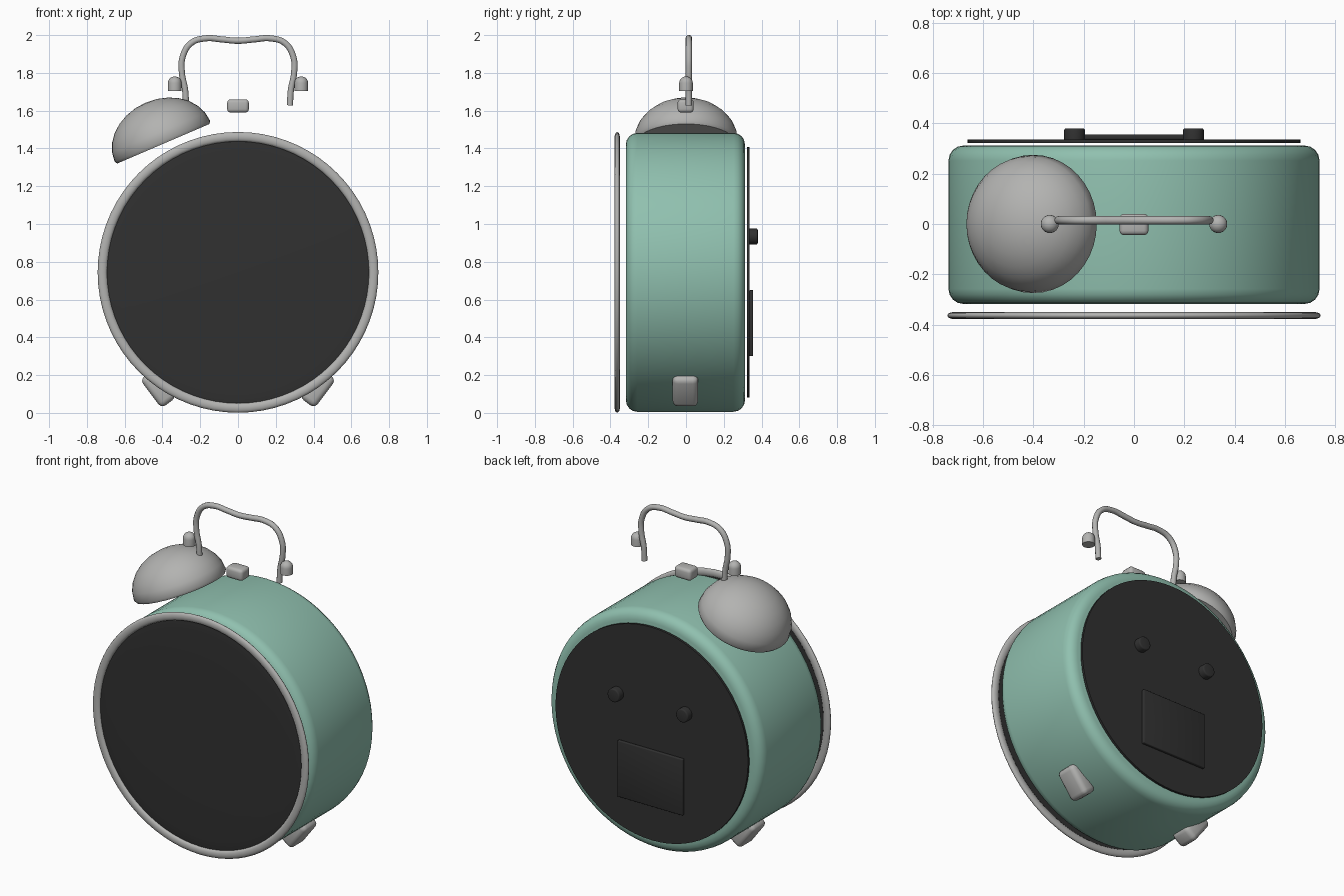
import bpy, bmesh, math
from mathutils import Matrix, Vector

if "Cube" in bpy.data.objects:
    bpy.data.objects.remove(bpy.data.objects["Cube"])


def material(name, rgb):
    m = bpy.data.materials.new(name)
    m.diffuse_color = (*rgb, 1)
    m.use_nodes = True
    m.node_tree.nodes["Principled BSDF"].inputs["Base Color"].default_value = m.diffuse_color
    return m


GREEN = material("mint_green", (0.28, 0.53, 0.43))
METAL = material("grey_metal", (0.45, 0.45, 0.44))
BLACK = material("soft_black", (0.03, 0.03, 0.03))
CZ = 0.744  # height of the clock centre


def finish(name, bm, mat, matrix=Matrix(), angle=40):
    bmesh.ops.recalc_face_normals(bm, faces=bm.faces)
    me = bpy.data.meshes.new(name)
    bm.to_mesh(me)
    bm.free()
    me.transform(matrix)
    me.materials.append(mat)
    ob = bpy.data.objects.new(name, me)
    bpy.context.collection.objects.link(ob)
    bpy.ops.object.select_all(action='DESELECT')
    ob.select_set(True)
    bpy.context.view_layer.objects.active = ob
    bpy.ops.object.shade_smooth_by_angle(angle=math.radians(angle))
    return ob


def lathe(name, profile, mat, matrix=Matrix(), sides=64, closed=False, angle=40):
    """Spin (radius, height) points around z."""
    bm = bmesh.new()
    pts = profile + profile[:1] if closed else profile
    vs = [bm.verts.new((r, 0, h)) for r, h in pts]
    es = [bm.edges.new(p) for p in zip(vs, vs[1:])]
    bmesh.ops.spin(bm, geom=vs + es, cent=(0, 0, 0), axis=(0, 0, 1),
                   angle=math.tau, steps=sides, use_duplicate=False)
    bmesh.ops.remove_doubles(bm, verts=bm.verts, dist=1e-5)
    return finish(name, bm, mat, matrix, angle)


def box(name, size, mat, matrix, bevel):
    bm = bmesh.new()
    bmesh.ops.create_cube(bm, size=1, matrix=Matrix.Diagonal((*size, 1)))
    bmesh.ops.bevel(bm, geom=bm.edges[:], offset=bevel, segments=3,
                    profile=0.5, affect='EDGES')
    return finish(name, bm, mat, matrix)


def arc(cr, ch, rr, rh, a0, a1, n):
    """Elliptical arc of (radius, height) points."""
    out = []
    for i in range(n + 1):
        a = math.radians(a0 + (a1 - a0) * i / n)
        out.append((max(0, cr + rr * math.cos(a)), ch + rh * math.sin(a)))
    return out


# lathe z axis turned to point to the back (+y)
AXIS_Y = Matrix.Translation((0, 0, CZ)) @ Matrix.Rotation(-math.pi / 2, 4, 'X')

# drum body with rounded rims
R, B = 0.738, 0.06
lathe("body", [(0, -0.318)] + arc(R - B, -0.318 + B, B, B, -90, 0, 4)
      + arc(R - B, 0.312 - B, B, B, 0, 90, 4) + [(0, 0.312)], GREEN, AXIS_Y, 72)

# front ring and dark face inside it
lathe("front_ring", arc(0.718, -0.364, 0.025, 0.014, 0, 330, 11), METAL, AXIS_Y, 72,
      closed=True, angle=60)
lathe("front_face", [(0, -0.354), (0.7, -0.354)]
      + arc(0, -0.362, 0.7, 0.012, 0, -90, 8), BLACK, AXIS_Y, 72)

# back plate, knobs and battery cover
lathe("back_plate", [(0, 0.323), (0.663, 0.323), (0.663, 0.337), (0, 0.337)],
      BLACK, AXIS_Y, 72)
for side, label in ((-1, "left"), (1, "right")):
    lathe(f"{label}_knob", [(0, 0.336), (0.042, 0.336)]
          + arc(0.034, 0.372, 0.008, 0.008, 0, 90, 3) + [(0, 0.38)], BLACK,
          Matrix.Translation((side * 0.236, 0, 0.19)) @ AXIS_Y, 24)
box("battery_cover", (0.45, 0.02, 0.35), BLACK,
    Matrix.Translation((0, 0.346, 0.475)), 0.005)

# tilted bell on the left
lathe("bell", [(0, 0), (0.266, 0)] + arc(0, 0.015, 0.275, 0.222, 0, 90, 7), METAL,
      Matrix.Translation((-0.395, 0, 1.425)) @ Matrix.Rotation(math.radians(-23.2), 4, 'Y'),
      40, angle=50)

# striker
box("striker", (0.115, 0.085, 0.07), METAL, Matrix.Translation((0, -0.002, 1.625)), 0.018)

for side, label in ((-1, "left"), (1, "right")):
    # round-topped nuts beside the handle
    lathe(f"{label}_nut", [(0, 1.705), (0.036, 1.705)]
          + arc(0, 1.747, 0.036, 0.034, 0, 90, 5), METAL,
          Matrix.Translation((side * 0.335, 0, 0)), 24)
    # splayed feet
    box(f"{label}_foot", (0.1, 0.135, 0.19), METAL,
        Matrix.Translation((side * 0.422, -0.003, 0.13))
        @ Matrix.Rotation(side * math.radians(37), 4, 'Y'), 0.028)

# bent wire handle
half = [(0.275, 1.628), (0.28, 1.71), (0.297, 1.80), (0.293, 1.885),
        (0.248, 1.958), (0.17, 1.983), (0.085, 1.977)]
path = half + [(0, 1.97)] + [(-x, z) for x, z in reversed(half)]
cu = bpy.data.curves.new("handle_path", 'CURVE')
cu.dimensions = '3D'
cu.bevel_depth = 0.017
cu.bevel_resolution = 3
cu.use_fill_caps = True
cu.resolution_u = 6
sp = cu.splines.new('BEZIER')
sp.bezier_points.add(len(path) - 1)
for p, (x, z) in zip(sp.bezier_points, path):
    p.co = (x, 0.015, z)
    p.handle_left_type = p.handle_right_type = 'AUTO'
cu.materials.append(METAL)
handle = bpy.data.objects.new("handle", cu)
bpy.context.collection.objects.link(handle)
bpy.ops.object.select_all(action='DESELECT')
handle.select_set(True)
bpy.context.view_layer.objects.active = handle
bpy.ops.object.convert(target='MESH')
bpy.ops.object.shade_smooth_by_angle(angle=math.radians(50))
